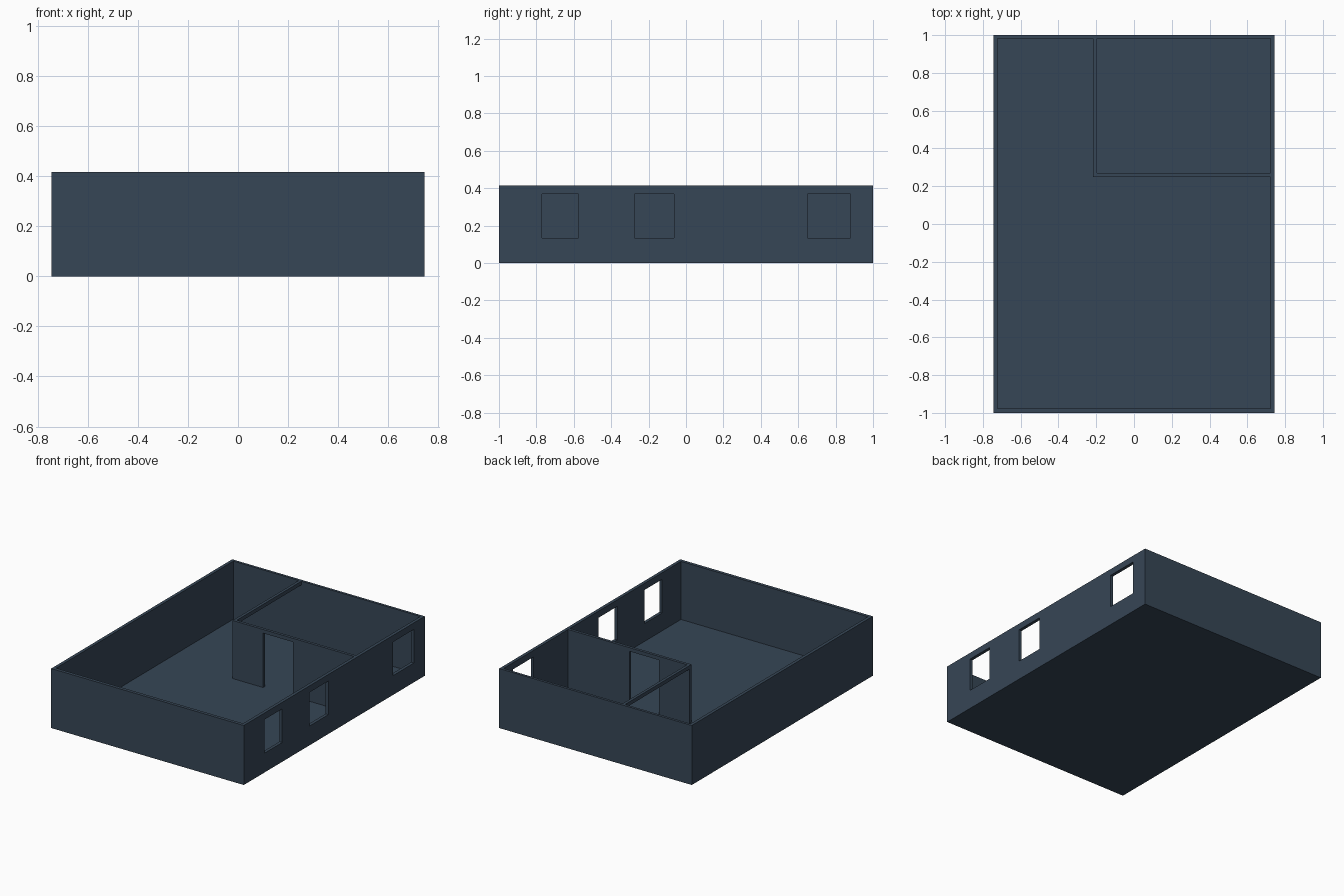
import bpy

default = bpy.data.objects.get("Cube")
if default:
    bpy.data.objects.remove(default, do_unlink=True)

SLATE = (0.037, 0.061, 0.093, 1.0)
slate = bpy.data.materials.new("dark_slate")
slate.use_nodes = True
slate.diffuse_color = SLATE
slate.node_tree.nodes["Principled BSDF"].inputs["Base Color"].default_value = SLATE


def box(name, x, y, z):
    """Box spanning the given (low, high) ranges."""
    bpy.ops.mesh.primitive_cube_add(size=1)
    ob = bpy.context.object
    ob.name = name
    for v in ob.data.vertices:
        v.co = [lo + (c + 0.5) * (hi - lo) for c, (lo, hi) in zip(v.co, (x, y, z))]
    ob.data.materials.append(slate)
    return ob


def cut(target, name, x, y, z):
    """Cut a box-shaped opening out of the target."""
    cutter = box(name, x, y, z)
    cutter.hide_render = True
    cutter.hide_viewport = True
    cutter.display_type = 'WIRE'
    mod = target.modifiers.new(name, 'BOOLEAN')
    mod.operation = 'DIFFERENCE'
    mod.solver = 'EXACT'
    mod.object = cutter


HEIGHT = 0.416
FLOOR = 0.01
LINTEL = 0.39
IN_X = 0.723
IN_FRONT, IN_BACK = -0.977, 0.982

# Outer walls and floor in one hollowed block
shell = box("outer_walls_and_floor", (-0.745, 0.745), (-1, 1), (0, HEIGHT))
cut(shell, "interior_cutter", (-IN_X, IN_X), (IN_FRONT, IN_BACK), (FLOOR, 1))

# Three windows in the left wall
for i, y in enumerate([(-0.77, -0.575), (-0.275, -0.065), (0.65, 0.88)]):
    cut(shell, f"window_cutter_{i + 1}", (0.6, 0.9), y, (0.135, 0.37))

# Partition with a doorway
partition = box("partition_wall", (-0.217, IN_X), (0.25, 0.27), (FLOOR, HEIGHT))
cut(partition, "doorway_cutter", (0.02, 0.25), (0.1, 0.4), (-0.1, LINTEL))

# Beam over the open side of the small room
box("room_beam", (-0.217, -0.197), (0.27, IN_BACK), (LINTEL, HEIGHT))
